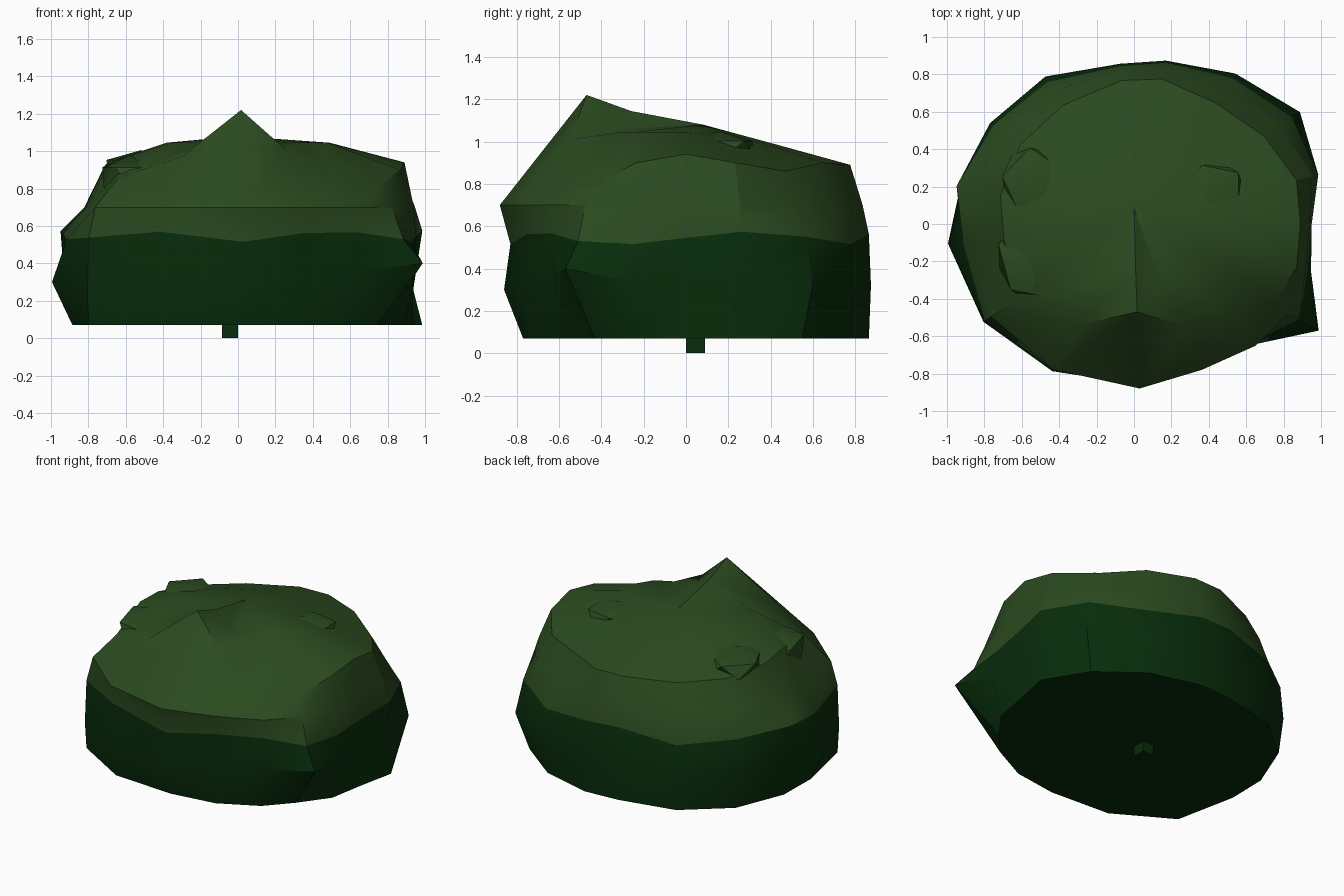
import bpy, bmesh, math
from mathutils import Vector

if "Cube" in bpy.data.objects:
    bpy.data.objects.remove(bpy.data.objects["Cube"])


def material(name, rgb):
    m = bpy.data.materials.new(name)
    m.diffuse_color = (*rgb, 1)
    m.use_nodes = True
    m.node_tree.nodes["Principled BSDF"].inputs["Base Color"].default_value = m.diffuse_color
    return m


LIGHT = material("leaf green", (0.024, 0.070, 0.014))
DARK = material("deep green", (0.0025, 0.026, 0.0035))


def finish(name, bm, mats, angle=32):
    bmesh.ops.recalc_face_normals(bm, faces=bm.faces)
    me = bpy.data.meshes.new(name)
    bm.to_mesh(me)
    bm.free()
    for m in mats:
        me.materials.append(m)
    me.shade_smooth()
    me.set_sharp_from_angle(angle=math.radians(angle))
    ob = bpy.data.objects.new(name, me)
    bpy.context.collection.objects.link(ob)
    return ob


# Foliage columns: angle, bottom radius, low radius and height,
# radius at colour line / rim, shoulder radius and height
COLUMNS = [
    (0, .93, .94, .30, .95, .94, .89, .94),
    (15, 1.02, .97, .26, 1.02, .98, .90, .90),
    (34, .98, 1.07, .32, 1.02, .93, .84, .86),
    (56, .93, .97, .32, .94, .86, .78, .90),
    (79, .88, .89, .32, .88, .85, .79, .89),
    (95, .85, .86, .32, .85, .83, .77, .89),
    (121, .89, .92, .32, .89, .83, .74, .88),
    (145, .91, .94, .32, .92, .85, .74, .89),
    (168, .90, .95, .32, .97, .84, .73, .92),
    (186, .89, 1.0, .30, .92, .80, .70, .94),
    (213, .95, .96, .25, .95, .91, .76, .86),
    (241, .85, .90, .30, .87, .89, .62, .97),
    (272, .77, .86, .30, .83, .88, .47, 1.22),
    (295, .80, .83, .32, .83, .86, .60, 1.01),
    (315, .84, .91, .36, .90, .92, .76, .84),
    (330, .86, 1.14, .40, 1.02, .95, .86, .80),
    (345, .92, .98, .34, .96, .95, .90, .90),
]

bm = bmesh.new()
rings = [[] for _ in range(6)]
for deg, r0, r1, z1, r2, r3, r4, z4 in COLUMNS:
    a = math.radians(deg)
    line = 0.545 + 0.03 * math.sin(5 * a)
    crown = 1.045 + 0.10 * max(0, -math.sin(a)) ** 20 - 0.06 * max(0, math.sin(a))
    levels = [(r0, .07), (r1, z1), (r2, line), (r3, .70), (r4, z4), (r4 * .55, crown)]
    for ring, (r, z) in zip(rings, levels):
        ring.append(bm.verts.new((r * math.cos(a), r * math.sin(a), z)))
n = len(COLUMNS)
for k in range(5):
    for i in range(n):
        j = (i + 1) % n
        f = bm.faces.new((rings[k][i], rings[k][j], rings[k + 1][j], rings[k + 1][i]))
        f.material_index = 0 if k < 2 else 1
bm.faces.new(rings[0][::-1])
apex = bm.verts.new((0, .08, 1.08))
for i in range(n):
    bm.faces.new((rings[5][i], rings[5][(i + 1) % n], apex)).material_index = 1
finish("bush_foliage", bm, [DARK, LIGHT])


# Faceted leaf clumps breaking the surface: position, size, turn
CLUMPS = [
    ((.74, -.06, .82), (.18, .24, .14), 10),
    ((.42, .16, .965), (.20, .18, .085), 40),
    ((-.52, .20, .91), (.20, .24, .095), 25),
    ((-.58, -.20, .86), (.16, .24, .12), 15),
]
for i, (pos, size, turn) in enumerate(CLUMPS):
    bm = bmesh.new()
    bmesh.ops.create_icosphere(bm, subdivisions=1, radius=1)
    for v in bm.verts:
        v.co = Vector([c * s for c, s in zip(v.co, size)])
    ob = finish(f"leaf_clump_{i + 1}", bm, [LIGHT], 45)
    ob.location = pos
    ob.rotation_euler.z = math.radians(turn)

# Stem
bm = bmesh.new()
bmesh.ops.create_cube(bm, size=1)
for v in bm.verts:
    v.co = Vector((v.co.x * .085 - .042, v.co.y * .09 + .045, v.co.z * .15 + .075))
finish("stem", bm, [DARK])
